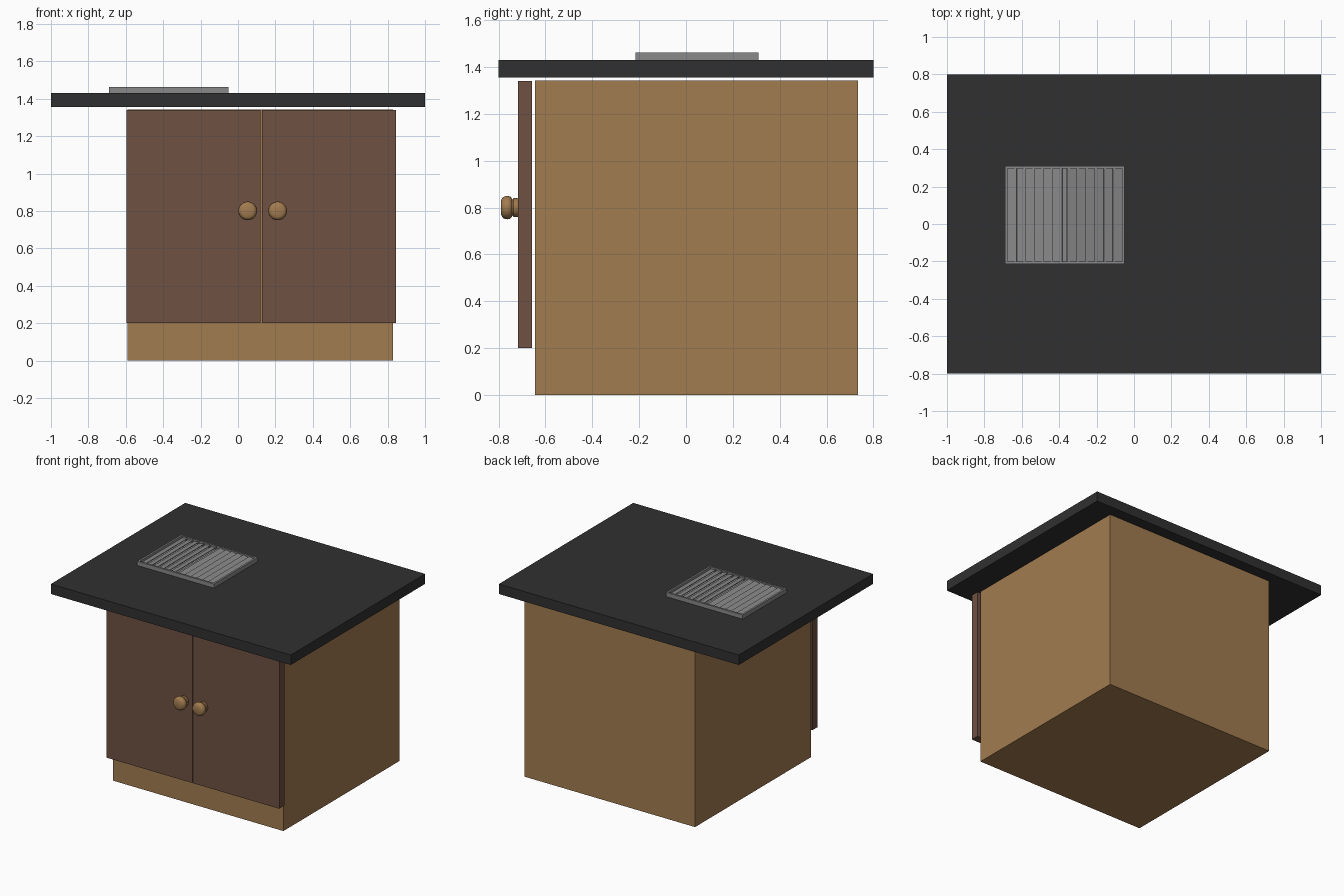
import bpy, bmesh, math
from mathutils import Vector, Matrix

if "Cube" in bpy.data.objects:
    bpy.data.objects.remove(bpy.data.objects["Cube"])


def material(name, rgb):
    m = bpy.data.materials.new(name)
    m.diffuse_color = (*rgb, 1)
    m.use_nodes = True
    m.node_tree.nodes["Principled BSDF"].inputs["Base Color"].default_value = m.diffuse_color
    return m


WOOD = material("light_wood", (0.36, 0.2, 0.08))
DOOR = material("dark_wood", (0.156, 0.082, 0.054))
STONE = material("black_stone", (0.03, 0.03, 0.03))
METAL = material("vent_metal", (0.25, 0.25, 0.25))


def add_box(bm, lo, hi, tilt=0):
    lo, hi = Vector(lo), Vector(hi)
    m = (Matrix.Translation((lo + hi) / 2) @ Matrix.Rotation(tilt, 4, 'Y')
         @ Matrix.Diagonal((*(hi - lo), 1)))
    bmesh.ops.create_cube(bm, size=1, matrix=m)


def finish(name, bm, mat):
    me = bpy.data.meshes.new(name)
    bm.to_mesh(me)
    bm.free()
    ob = bpy.data.objects.new(name, me)
    bpy.context.collection.objects.link(ob)
    me.materials.append(mat)
    return ob


def box(name, lo, hi, mat):
    bm = bmesh.new()
    add_box(bm, lo, hi)
    return finish(name, bm, mat)


# Cabinet body and countertop
box("cabinet_body", (-0.59, -0.645, 0), (0.83, 0.735, 1.342), WOOD)
box("countertop", (-1, -0.8, 1.356), (1, 0.8, 1.431), STONE)

# Pair of doors
box("left_door", (-0.595, -0.717, 0.2), (0.121, -0.657, 1.34), DOOR)
box("right_door", (0.129, -0.717, 0.2), (0.846, -0.657, 1.34), DOOR)


# Turned knobs: profile as (radius, distance out from the door)
def knob(name, x, z):
    profile = [(0, 0), (0.038, 0), (0.040, 0.004), (0.040, 0.020), (0.034, 0.026),
               (0.040, 0.028), (0.047, 0.034), (0.050, 0.045), (0.048, 0.058),
               (0.042, 0.068), (0.032, 0.073), (0, 0.074)]
    bm = bmesh.new()
    verts = [bm.verts.new((r, -d, 0)) for r, d in profile]
    edges = [bm.edges.new(p) for p in zip(verts, verts[1:])]
    bmesh.ops.spin(bm, geom=verts + edges, cent=(0, 0, 0), axis=(0, 1, 0),
                   angle=math.tau, steps=32)
    bmesh.ops.remove_doubles(bm, verts=bm.verts, dist=0.0005)
    bmesh.ops.recalc_face_normals(bm, faces=bm.faces)
    ob = finish(name, bm, WOOD)
    ob.location = (x, -0.716, z)
    bpy.ops.object.select_all(action='DESELECT')
    bpy.context.view_layer.objects.active = ob
    ob.select_set(True)
    bpy.ops.object.shade_smooth_by_angle(angle=math.radians(40))


knob("left_knob", 0.052, 0.8)
knob("right_knob", 0.212, 0.8)

# Vent frame set on the countertop
X0, X1, Y0, Y1, Z0, Z1 = -0.69, -0.05, -0.215, 0.31, 1.431, 1.462
W = 0.014
bm = bmesh.new()
for x in (X0, X1 - W):
    add_box(bm, (x, Y0, Z0), (x + W, Y1, Z1))
for y in (Y0, Y1 - W):
    add_box(bm, (X0 + W, y, Z0), (X1 - W, y + W, Z1))
finish("vent_frame", bm, METAL)

# Louvre slats tilted away from the centre on both sides
bm = bmesh.new()
mid, count, pitch = (X0 + X1) / 2, 6, 0.0485
for side in (-1, 1):
    for i in range(count):
        c = mid + side * (0.014 + pitch * (i + 0.5))
        add_box(bm, (c - 0.025, Y0 + W, 1.447), (c + 0.025, Y1 - W, 1.451),
                side * math.radians(14))
# Low centre bar and backing plate
add_box(bm, (mid - 0.012, Y0 + W, 1.434), (mid + 0.012, Y1 - W, 1.446))
add_box(bm, (X0 + W, Y0 + W, 1.431), (X1 - W, Y1 - W, 1.434))
finish("vent_slats", bm, METAL)
